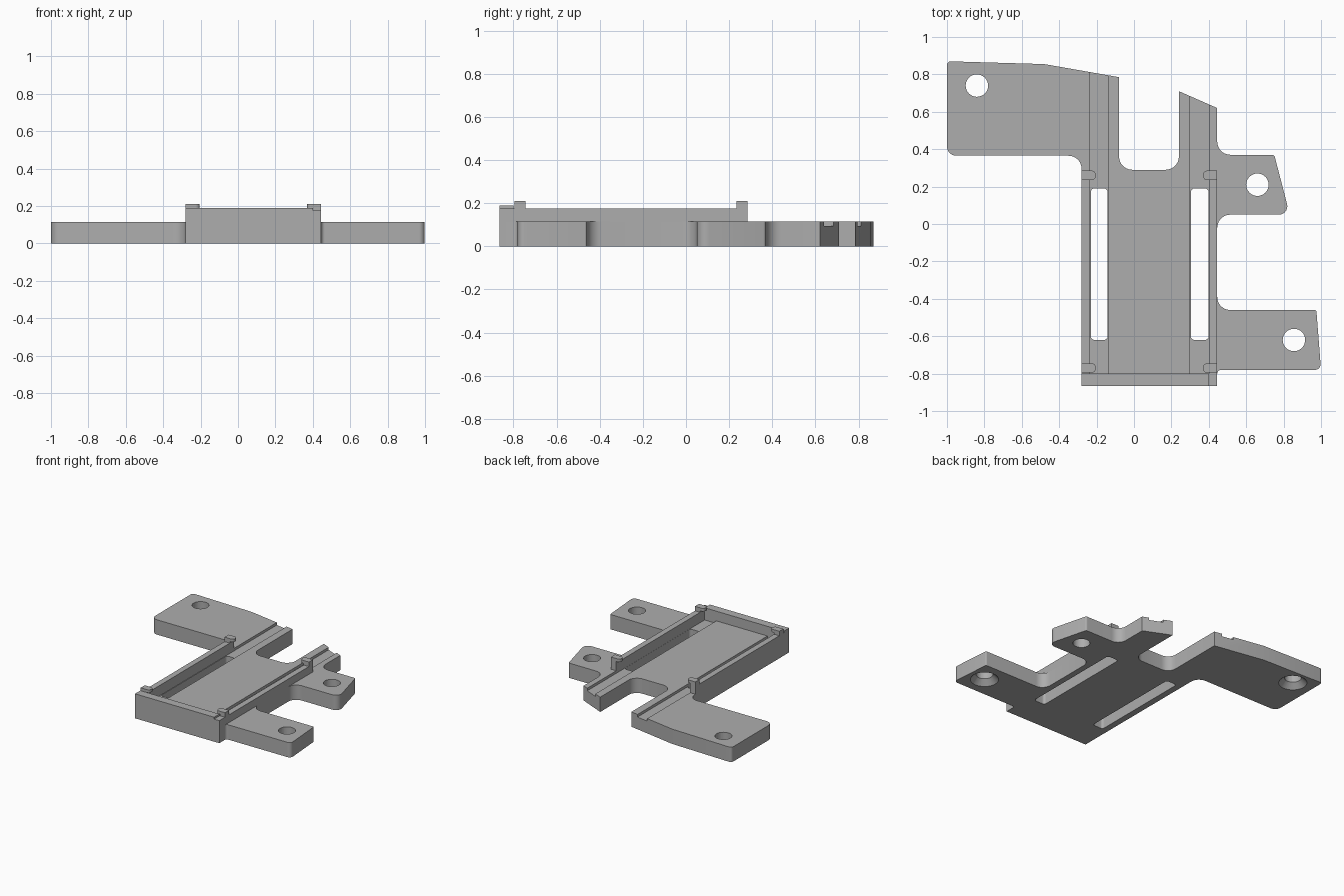
import bpy, bmesh, math
from mathutils import Vector

if "Cube" in bpy.data.objects:
    bpy.data.objects.remove(bpy.data.objects["Cube"], do_unlink=True)

GREY = (0.42, 0.42, 0.42, 1)
grey = bpy.data.materials.new("plain grey")
grey.use_nodes = True
grey.diffuse_color = GREY
grey.node_tree.nodes["Principled BSDF"].inputs["Base Color"].default_value = GREY

PLATE = 0.115   # top of the base plate
WALL = 0.175    # top of the side walls
CLIP = 0.21     # top of the clips


def rounded(corners, steps=7):
    """Outline from (x, y, fillet radius) corners."""
    out = []
    for i, (x, y, r) in enumerate(corners):
        p = Vector((x, y))
        if r == 0:
            out.append(p)
            continue
        a = (Vector(corners[i - 1][:2]) - p).normalized()
        b = (Vector(corners[(i + 1) % len(corners)][:2]) - p).normalized()
        half = a.angle(b) / 2
        centre = p + (a + b).normalized() * (r / math.sin(half))
        start = p + a * (r / math.tan(half)) - centre
        end = p + b * (r / math.tan(half)) - centre
        for k in range(steps + 1):
            t = k / steps
            sweep = math.pi - 2 * half
            v = (start * math.sin((1 - t) * sweep) + end * math.sin(t * sweep)) / math.sin(sweep)
            out.append(centre + v)
    return out


def prism(name, outline, z0, z1):
    bm = bmesh.new()
    face = bm.faces.new([bm.verts.new((p[0], p[1], z0)) for p in outline])
    ext = bmesh.ops.extrude_face_region(bm, geom=[face])
    for v in ext["geom"]:
        if isinstance(v, bmesh.types.BMVert):
            v.co.z = z1
    bmesh.ops.recalc_face_normals(bm, faces=bm.faces)
    return finish(name, bm)


def finish(name, bm):
    mesh = bpy.data.meshes.new(name)
    bm.to_mesh(mesh)
    bm.free()
    mesh.materials.append(grey)
    obj = bpy.data.objects.new(name, mesh)
    bpy.context.collection.objects.link(obj)
    return obj


def rect(x0, x1, y0, y1, r=0):
    return rounded([(x0, y0, r), (x1, y0, r), (x1, y1, r), (x0, y1, r)])


def cone(name, x, y, r0, r1, z0, z1):
    bm = bmesh.new()
    bmesh.ops.create_cone(bm, cap_ends=True, segments=32, radius1=r0, radius2=r1, depth=z1 - z0)
    bmesh.ops.translate(bm, verts=bm.verts, vec=(x, y, (z0 + z1) / 2))
    return finish(name, bm)


def cut(obj, cutter):
    mod = obj.modifiers.new("cut", 'BOOLEAN')
    mod.operation = 'DIFFERENCE'
    mod.solver = 'EXACT'
    mod.object = cutter
    bpy.context.view_layer.objects.active = obj
    bpy.ops.object.modifier_apply(modifier=mod.name)
    bpy.data.objects.remove(cutter, do_unlink=True)


# Base plate with its three mounting tabs and two rear legs
plate = prism("base_plate", rounded([
    (-0.28, -0.865, 0), (0.445, -0.865, 0), (0.445, -0.78, 0.02),
    (1.0, -0.78, 0.03), (0.975, -0.46, 0.01), (0.445, -0.46, 0.07),
    (0.445, 0.05, 0.07), (0.833, 0.05, 0.045), (0.75, 0.37, 0.015),
    (0.445, 0.37, 0.07), (0.445, 0.62, 0), (0.24, 0.71, 0),
    (0.24, 0.29, 0.07), (-0.08, 0.29, 0.07), (-0.08, 0.785, 0),
    (-0.48, 0.855, 0), (-1.0, 0.87, 0.02), (-1.0, 0.365, 0.05),
    (-0.28, 0.365, 0.07)]), 0, PLATE)

# Shallow grooves running out of the back, and through slots inside them
for x0, x1 in ((-0.235, -0.14), (0.30, 0.40)):
    cut(plate, prism("groove_cutter", rect(x0, x1, -0.80, 1), 0.095, 0.3))
    cut(plate, prism("slot_cutter", rect(x0 + 0.004, x1 - 0.001, -0.62, 0.19, 0.02), -0.1, 0.3))

# Screw holes, two of them countersunk underneath
for x, y, sunk in ((-0.84, 0.74, True), (0.66, 0.21, False), (0.855, -0.62, True)):
    cut(plate, cone("hole_cutter", x, y, 0.06, 0.06, -0.1, 0.3))
    if sunk:
        cut(plate, cone("sink_cutter", x, y, 0.11, 0.05, -0.01, 0.05))

bpy.ops.object.select_all(action='DESELECT')
plate.select_set(True)
bpy.context.view_layer.objects.active = plate
bpy.ops.object.shade_smooth_by_angle(angle=math.radians(25))

# Tray walls
prism("right_wall", rect(-0.28, -0.235, -0.80, 0.285), PLATE, WALL)
prism("left_wall", rect(0.40, 0.445, -0.865, 0.285), PLATE, WALL)
prism("front_wall", rect(-0.28, 0.40, -0.865, -0.80), PLATE, 0.19)

# Retaining clips: a post on the wall and a rounded hook over the tray
for side, edge, s in (("right", -0.28, 1), ("left", 0.445, -1)):
    for place, y0, y1 in (("front", -0.795, -0.745), ("back", 0.235, 0.285)):
        prism(f"{place}_{side}_clip_post", rect(*sorted((edge, edge + s * 0.045)), y0, y1),
              WALL, 0.187)
        tip = edge + s * 0.075
        prism(f"{place}_{side}_clip_hook", rounded([
            (edge, y0, 0), (tip, y0, 0.02), (tip, y1, 0.02), (edge, y1, 0)]), 0.187, CLIP)
